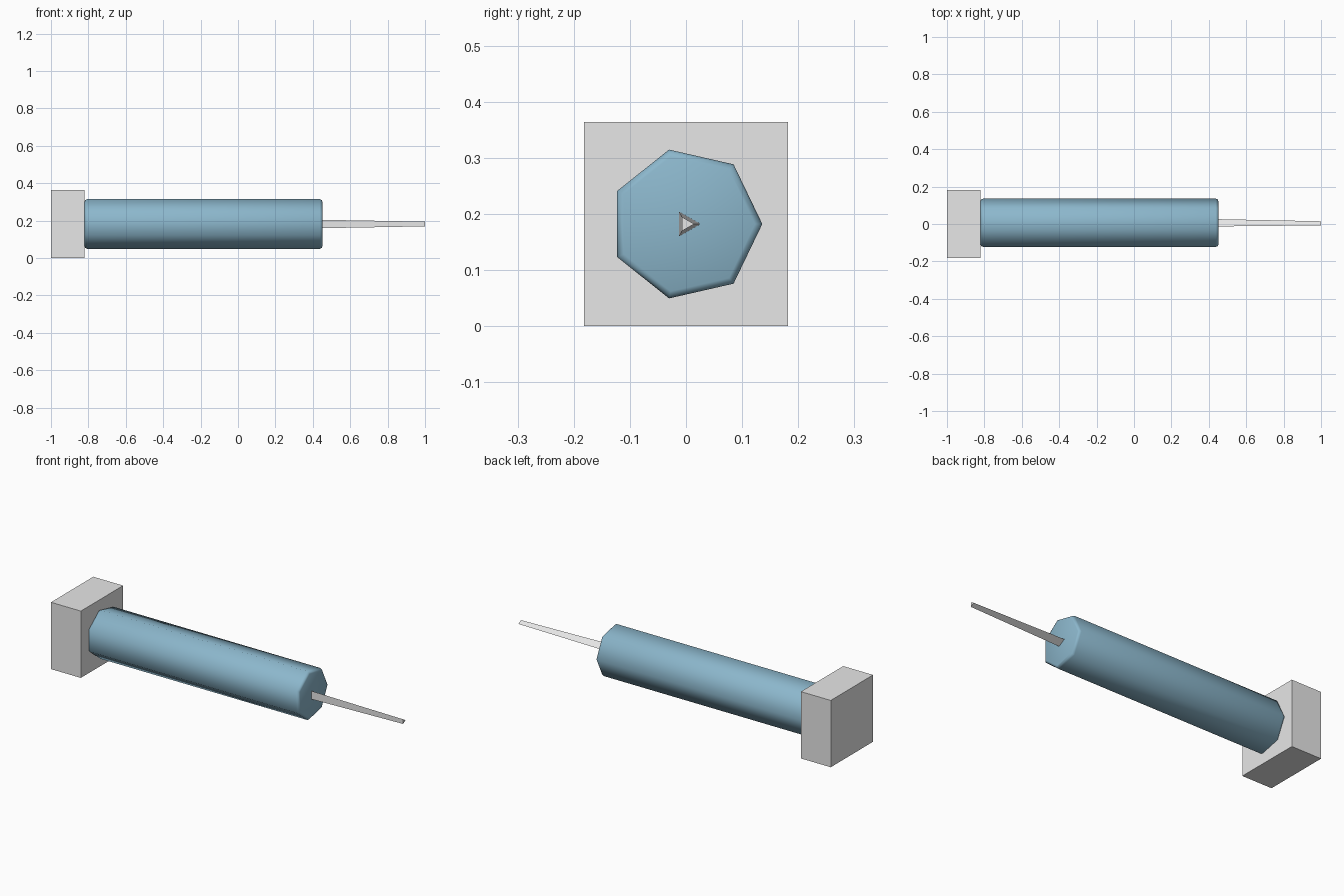
import bpy
import math

if "Cube" in bpy.data.objects:
    bpy.data.objects.remove(bpy.data.objects["Cube"])

CENTRE_Z = 0.182


def material(name, rgb):
    m = bpy.data.materials.new(name)
    m.diffuse_color = (*rgb, 1.0)
    m.use_nodes = True
    m.node_tree.nodes["Principled BSDF"].inputs["Base Color"].default_value = m.diffuse_color
    return m


GREY = material("light grey", (0.8, 0.8, 0.8))
BLUE = material("steel blue", (0.26, 0.47, 0.60))


def turned_part(name, sides, profile, mat, smooth=False):
    """Faceted solid along x from (x, radius) rings, first corner at +y."""
    verts, faces = [], []
    for x, r in profile:
        for i in range(sides):
            a = 2 * math.pi * i / sides
            verts.append((x, r * math.cos(a), CENTRE_Z + r * math.sin(a)))
    for k in range(len(profile) - 1):
        for i in range(sides):
            j = (i + 1) % sides
            a, b = k * sides, (k + 1) * sides
            faces.append((a + i, a + j, b + j, b + i))
    faces.append(tuple(reversed(range(sides))))
    last = (len(profile) - 1) * sides
    faces.append(tuple(range(last, last + sides)))
    mesh = bpy.data.meshes.new(name)
    mesh.from_pydata(verts, [], faces)
    mesh.materials.append(mat)
    if smooth:
        mesh.shade_smooth()
    obj = bpy.data.objects.new(name, mesh)
    bpy.context.collection.objects.link(obj)
    return obj


# Square end block
bpy.ops.mesh.primitive_cube_add(size=1, location=(-0.91, 0, CENTRE_Z))
block = bpy.context.object
block.name = "end_block"
block.scale = (0.18, 0.364, 0.364)
block.data.materials.append(GREY)

# Seven-sided barrel with softened rims
turned_part("barrel", 7,
            [(-0.82, 0.123), (-0.816, 0.132), (-0.806, 0.136),
             (0.437, 0.136), (0.447, 0.132), (0.451, 0.123)],
            BLUE, smooth=True)

# Thin tapering three-sided needle
turned_part("needle", 3, [(0.44, 0.026), (1.0, 0.0145)], GREY)
